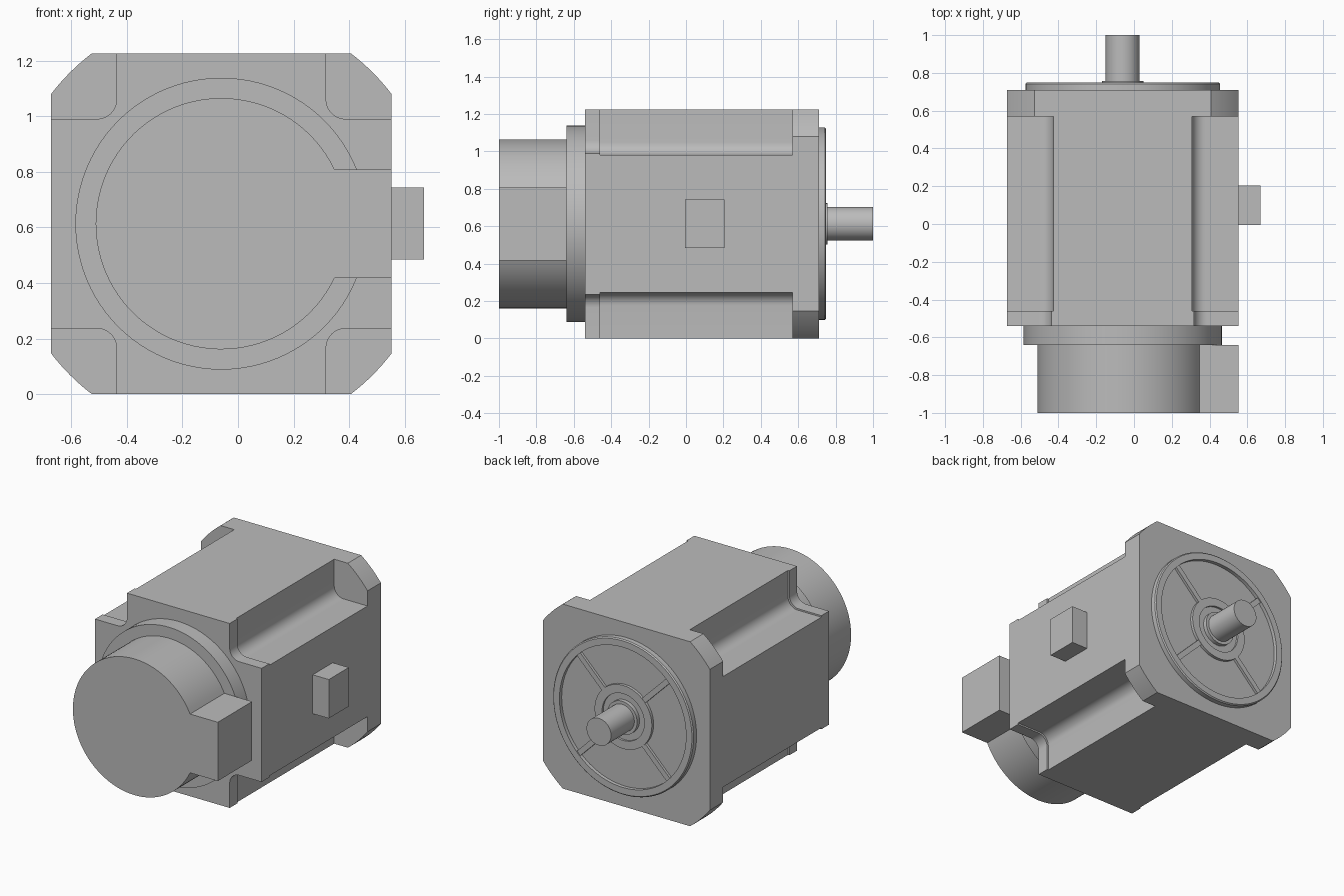
import bpy
import bmesh
import math
from math import cos, sin, pi
from mathutils import Matrix

old = bpy.data.objects.get("Cube")
if old:
    bpy.data.objects.remove(old, do_unlink=True)

CX, CZ, HALF = -0.06, 0.613, 0.612   # motor axis and body half width

grey = bpy.data.materials.new("motor_grey")
grey.use_nodes = True
COLOUR = (0.5, 0.5, 0.5, 1)
grey.diffuse_color = COLOUR
grey.node_tree.nodes["Principled BSDF"].inputs["Base Color"].default_value = COLOUR


def finish(name, bm):
    """Turn a bmesh into an object placed on the motor axis."""
    bmesh.ops.recalc_face_normals(bm, faces=bm.faces)
    mesh = bpy.data.meshes.new(name)
    bm.to_mesh(mesh)
    bm.free()
    mesh.materials.append(grey)
    obj = bpy.data.objects.new(name, mesh)
    obj.location = (CX, 0, CZ)
    bpy.context.collection.objects.link(obj)
    smooth(mesh)
    return obj


def smooth(mesh):
    mesh.shade_smooth()
    mesh.set_sharp_from_angle(angle=math.radians(30))


def add_prism(bm, outline, y0, y1):
    """Extrude an (x, z) outline along y."""
    face = bm.faces.new([bm.verts.new((x, y0, z)) for x, z in outline])
    ext = bmesh.ops.extrude_face_region(bm, geom=[face])["geom"]
    verts = [v for v in ext if isinstance(v, bmesh.types.BMVert)]
    bmesh.ops.translate(bm, verts=verts, vec=(0, y1 - y0, 0))


def prism(name, outline, y0, y1):
    bm = bmesh.new()
    add_prism(bm, outline, y0, y1)
    return finish(name, bm)


def arc(r, a0, a1, n, cx=0, cz=0):
    return [(cx + r * cos(a0 + (a1 - a0) * i / n),
             cz + r * sin(a0 + (a1 - a0) * i / n)) for i in range(n + 1)]


def lathe(name, profile, steps=96):
    """Spin an (r, y) profile around the motor axis."""
    bm = bmesh.new()
    verts = [bm.verts.new((r, y, 0)) for r, y in profile]
    edges = [bm.edges.new(pair) for pair in zip(verts, verts[1:])]
    bmesh.ops.spin(bm, geom=verts + edges, axis=(0, 1, 0), cent=(0, 0, 0),
                   angle=2 * pi, steps=steps)
    bmesh.ops.remove_doubles(bm, verts=bm.verts, dist=1e-5)
    return finish(name, bm)


def box(name, x, y, z):
    """Box from (min, max) pairs, relative to the motor axis."""
    return prism(name, [(x[0], z[0]), (x[1], z[0]), (x[1], z[1]), (x[0], z[1])], *y)


def notch_cutter(name, inner, y0, y1, r=0.07):
    """Four corner blocks, each with a rounded inner edge."""
    bm = bmesh.new()
    corner = arc(r, 1.5 * pi, pi, 10, inner + r, inner + r)
    corner += [(inner, 0.8), (0.8, 0.8), (0.8, inner)]
    for sx in (1, -1):
        for sz in (1, -1):
            add_prism(bm, [(sx * x, sz * z) for x, z in corner], y0, y1)
    return finish(name, bm)


# Body: square block with arc-cut corners
big = 0.77
side = math.acos(HALF / big)
outline = []
for k in range(4):
    outline += arc(big, k * pi / 2 + side, (k + 1) * pi / 2 - side, 8)
body = prism("motor_body", outline, -0.54, 0.71)

# Corner notches, leaving the square mounting flange at the back
cutters = [notch_cutter("mid_notches", 0.367, -0.46, 0.57),
           notch_cutter("front_notches", 0.377, -0.6, -0.455)]
for cutter in cutters:
    mod = body.modifiers.new(cutter.name, 'BOOLEAN')
    mod.operation = 'DIFFERENCE'
    mod.solver = 'EXACT'
    mod.object = cutter
graph = bpy.context.evaluated_depsgraph_get()
cut_mesh = bpy.data.meshes.new_from_object(body.evaluated_get(graph))
body.modifiers.clear()
body.data = cut_mesh
smooth(cut_mesh)
for cutter in cutters:
    bpy.data.objects.remove(cutter, do_unlink=True)

# Front step ring
lathe("front_ring", [(0, -0.54), (0.525, -0.54), (0.525, -0.64), (0, -0.64)])

# Encoder cap: round cover joined to its square cable outlet
R, H = 0.452, 0.195
a = math.asin(H / R)
cap = arc(R, a, 2 * pi - a, 80) + [(HALF, -H), (HALF, H)]
prism("encoder_cap", cap, -1.0, -0.64)

# Side connector
box("side_connector", (HALF, 0.73), (-0.005, 0.205), (-0.128, 0.13))

# Rear pilot: chamfered rim, recessed floor, raised hub ring and collar
lathe("rear_pilot", [
    (0, 0.71), (0.515, 0.71), (0.515, 0.742), (0.508, 0.749), (0.465, 0.749),
    (0.465, 0.725), (0.21, 0.725), (0.21, 0.744), (0.155, 0.744),
    (0.155, 0.73), (0.11, 0.73), (0.11, 0.756), (0, 0.756)])

# Diagonal ribs across the recess
bm = bmesh.new()
for k in range(4):
    rib = bmesh.ops.create_cube(bm, size=1)["verts"]
    bmesh.ops.scale(bm, verts=rib, vec=(0.27, 0.024, 0.035))
    bmesh.ops.translate(bm, verts=rib, vec=(0.335, 0.73, 0))
    bmesh.ops.rotate(bm, verts=rib, cent=(0, 0, 0),
                     matrix=Matrix.Rotation(pi / 4 + k * pi / 2, 3, 'Y'))
finish("rear_ribs", bm)

# Output shaft
lathe("output_shaft", [(0, 0.75), (0.09, 0.75), (0.09, 1.0), (0, 1.0)], 64)
